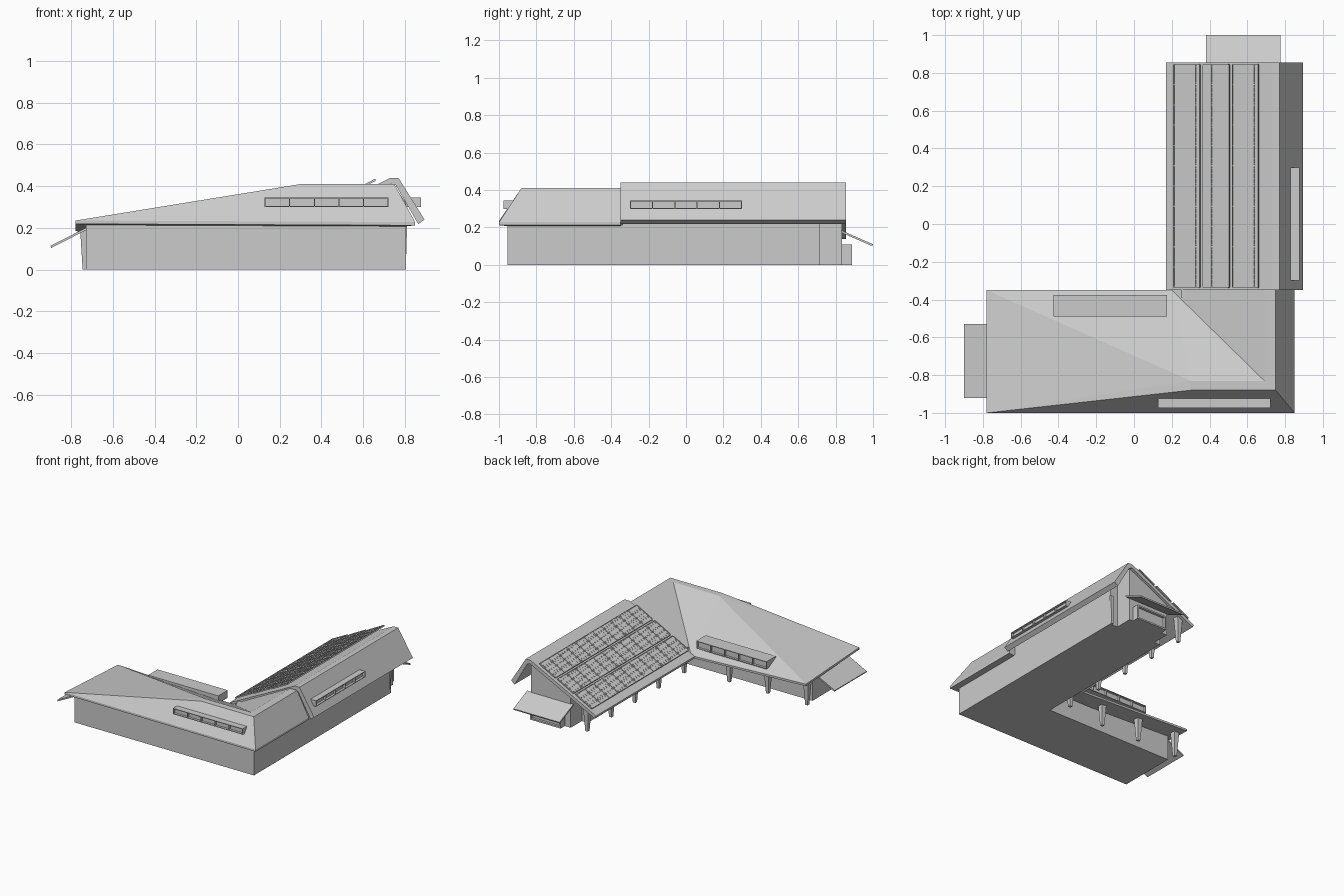
import bpy, bmesh, math
from mathutils import Matrix

if "Cube" in bpy.data.objects:
    bpy.data.objects.remove(bpy.data.objects["Cube"])


def finish(name, bm, matrix=None):
    bmesh.ops.recalc_face_normals(bm, faces=bm.faces)
    me = bpy.data.meshes.new(name)
    bm.to_mesh(me)
    bm.free()
    ob = bpy.data.objects.new(name, me)
    bpy.context.collection.objects.link(ob)
    if matrix:
        ob.matrix_world = matrix
    return ob


def prism(name, pts, axis, a, b):
    """Extrude a flat profile along an axis from a to b."""
    put = {'x': lambda p, t: (t, p[0], p[1]),
           'y': lambda p, t: (p[0], t, p[1]),
           'z': lambda p, t: (p[0], p[1], t)}[axis]
    bm = bmesh.new()
    lo = [bm.verts.new(put(p, a)) for p in pts]
    hi = [bm.verts.new(put(p, b)) for p in pts]
    bm.faces.new(lo)
    bm.faces.new(hi)
    n = len(pts)
    for i in range(n):
        bm.faces.new((lo[i], lo[(i + 1) % n], hi[(i + 1) % n], hi[i]))
    return finish(name, bm)


def add_box(bm, x0, x1, y0, y1, z0, z1):
    m = Matrix.Translation(((x0 + x1) / 2, (y0 + y1) / 2, (z0 + z1) / 2))
    m = m @ Matrix.Diagonal((x1 - x0, y1 - y0, z1 - z0, 1))
    bmesh.ops.create_cube(bm, size=1, matrix=m)


def window_box(name, loc, angle, length, depth, height, panes, t=0.005):
    """Framed box window; its local front faces -y at y = 0."""
    bm = bmesh.new()
    h = length / 2
    add_box(bm, -h, h, 0, depth, 0, t)
    add_box(bm, -h, h, 0, depth, height - t, height)
    for i in range(panes + 1):
        x = -h + t / 2 + (length - t) * i / panes
        add_box(bm, x - t / 2, x + t / 2, 0, depth, t, height - t)
    add_box(bm, -h + t, h - t, 0.018, depth, t, height - t)
    finish(name, bm, Matrix.Translation(loc) @ Matrix.Rotation(math.radians(angle), 4, 'Z'))


# Ground floor walls (L-shaped)
prism("walls", [(-.73, -.955), (.805, -.955), (.805, .70), (.35, .70), (.35, -.50), (-.73, -.50)],
      'z', 0, .213)

# Gable wall under the rear wing roof, and its narrower end bay
prism("rear_wing_gable", [(.35, 0), (.805, 0), (.805, .32), (.745, .41), (.35, .235)], 'y', -.34, .70)
prism("rear_end_bay", [(.40, 0), (.74, 0), (.74, .41), (.40, .26)], 'y', .69, .835)
prism("rear_corner_fin", [(.79, 0), (.805, 0), (.812, .225), (.79, .225)], 'y', .70, .715)

# Front wing hipped roof, falling towards the courtyard corner
bm = bmesh.new()
top = dict(A=(-.78, -1, .235), B=(-.78, -.35, .20), C=(.20, -.35, .158),
           D=(.30, -.88, .41), E=(.75, -.88, .41), F=(.30, -.83, .41),
           G=(.69, -.83, .41), H=(.85, -1, .228), I=(.85, -.35, .228),
           J=(.75, -.35, .41), K=(.69, -.35, .41))
v = {k: bm.verts.new(p) for k, p in top.items()}
for k in "ABCHI":
    x, y, z = top[k]
    v[k.lower()] = bm.verts.new((x, y, z - .016))
for f in ("AHED", "ADF", "AFB", "BFC", "FGC", "CGK", "DEJKGF", "EHIJ", "CKJI",
          "abc", "ach", "cih", "AahH", "AabB", "BbcC", "CciI", "HhiI"):
    bm.faces.new([v[k] for k in f])
finish("front_wing_roof", bm)

# Rear wing folded roof
prism("rear_wing_roof", [(.17, .16), (.73, .44), (.77, .44), (.895, .24), (.865, .218),
                         (.757, .405), (.735, .412), (.18, .137)], 'y', -.35, .855)

# Tapered courtyard posts
posts = [(.275, y) for y in (.81, .52, .23, -.06, -.37)] + [(x, -.43) for x in (-.07, -.40, -.735)]
for i, (x, y) in enumerate(posts):
    bm = bmesh.new()
    bmesh.ops.create_cone(bm, cap_ends=True, segments=4, radius1=.015, radius2=.032, depth=.195,
                          matrix=Matrix.Translation((x, y, .0975)) @ Matrix.Rotation(math.pi / 4, 4, 'Z'))
    finish(f"post_{i + 1}", bm)

# End canopies
prism("rear_canopy", [(.83, .185), (1, .11), (.996, .10), (.83, .173)], 'x', .38, .775)
prism("left_canopy", [(-.90, .114), (-.72, .205), (-.72, .193), (-.896, .104)], 'y', -.92, -.53)

# Long box windows on the roofs and the bay under the rear canopy
window_box("front_roof_window", (.425, -.975, .30), 0, .595, .07, .045, 5)
window_box("right_roof_window", (.877, 0, .30), 90, .60, .08, .045, 5)
window_box("courtyard_roof_window", (-.125, -.375, .21), 180, .60, .115, .058, 5)
window_box("rear_bay_window", (.58, .887, 0), 180, .26, .06, .11, 1, .012)

# Three raised rows of solar panels following the courtyard slope
for r in range(3):
    x0 = .21 + .155 * r
    z0 = .16 + (x0 - .17) * .5 + .022
    tilt = math.atan(.53)
    width = .14 / math.cos(tilt)
    m = Matrix.Translation((x0, 0, z0)) @ Matrix.Rotation(-tilt, 4, 'Y')
    bm = bmesh.new()
    n, y0, y1 = 11, -.335, .845
    step = (y1 - y0) / n
    add_box(bm, .002, width - .002, y0 + .002, y1 - .002, -.003, .001)
    for u in (0, width - .005):
        add_box(bm, u, u + .005, y0, y1, -.005, .005)
    for i in range(n + 1):
        y = y0 + step * i
        add_box(bm, .005, width - .005, y - .003, y + .003, -.005, .005)
    for i in range(1, 6):
        u = width * i / 6
        add_box(bm, u - .001, u + .001, y0, y1, -.002, .002)
    for i in range(n * 4):
        y = y0 + step * (i + .5) / 4
        add_box(bm, .005, width - .005, y - .001, y + .001, -.002, .002)
    finish(f"solar_row_{r + 1}", bm, m)
